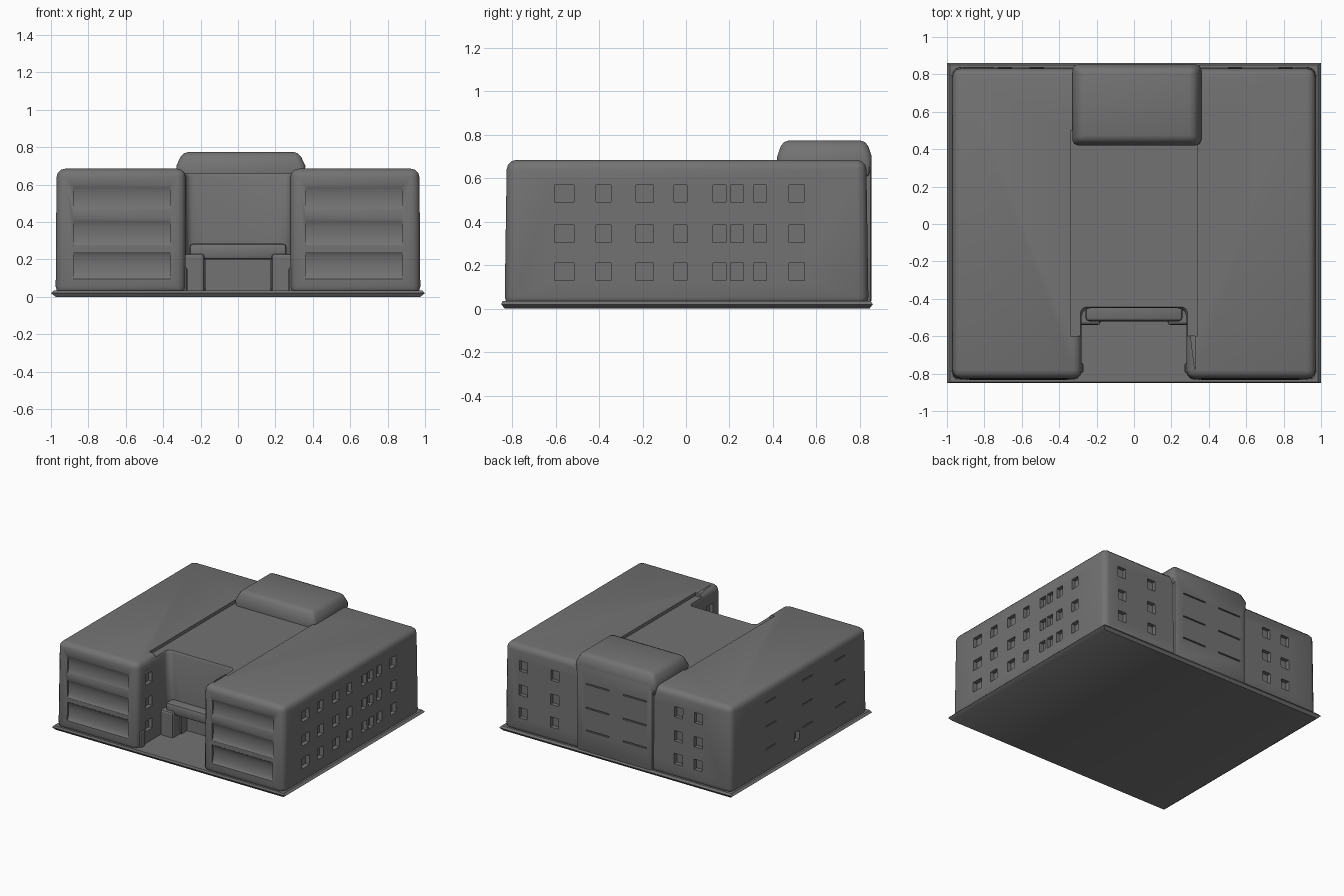
import bpy, bmesh, math
from mathutils import Matrix

if "Cube" in bpy.data.objects:
    bpy.data.objects.remove(bpy.data.objects["Cube"])

grey = bpy.data.materials.new("concrete grey")
grey.use_nodes = True
COLOUR = (0.17, 0.17, 0.17, 1)
grey.diffuse_color = COLOUR
grey.node_tree.nodes["Principled BSDF"].inputs["Base Color"].default_value = COLOUR


def add_object(name, bm):
    bmesh.ops.recalc_face_normals(bm, faces=bm.faces)
    mesh = bpy.data.meshes.new(name)
    bm.to_mesh(mesh)
    bm.free()
    mesh.materials.append(grey)
    obj = bpy.data.objects.new(name, mesh)
    bpy.context.collection.objects.link(obj)
    return obj


def box(bm, x0, x1, y0, y1, z0, z1):
    place = Matrix.Translation(((x0 + x1) / 2, (y0 + y1) / 2, (z0 + z1) / 2))
    size = Matrix.Diagonal((x1 - x0, y1 - y0, z1 - z0, 1))
    bmesh.ops.create_cube(bm, size=1, matrix=place @ size)


def prism(name, levels):
    """Stack outlines, each given as (z, points), into a closed solid."""
    bm = bmesh.new()
    rings = [[bm.verts.new((x, y, z)) for x, y in pts] for z, pts in levels]
    n = len(rings[0])
    bm.faces.new(rings[0])
    bm.faces.new(rings[-1])
    for a, b in zip(rings, rings[1:]):
        for i in range(n):
            bm.faces.new((a[i], a[(i + 1) % n], b[(i + 1) % n], b[i]))
    return add_object(name, bm)


def apply(obj, kind, **settings):
    mod = obj.modifiers.new(kind, kind)
    for key, value in settings.items():
        setattr(mod, key, value)
    bpy.context.view_layer.objects.active = obj
    bpy.ops.object.modifier_apply(modifier=mod.name)


def soften(obj, width, segments=2):
    apply(obj, "BEVEL", width=width, segments=segments, limit_method="ANGLE")


def carve(obj, bm):
    cutter = add_object("cutter", bm)
    cutter.hide_render = True
    apply(obj, "BOOLEAN", operation="DIFFERENCE", solver="EXACT", object=cutter)
    bpy.data.objects.remove(cutter)


def rectangle(x, y0, y1):
    return [(-x, y0), (x, y0), (x, y1), (-x, y1)]


# U-shaped main building, open at the front court
def u_plan(x, y0, y1):
    return [(-x, y0), (-0.28, y0), (-0.28, -0.45), (0.28, -0.45),
            (0.28, y0), (x, y0), (x, y1), (-x, y1)]


building = prism("main_building", [(0.01, u_plan(0.975, -0.835, 0.84)),
                                   (0.685, u_plan(0.97, -0.825, 0.83))])
soften(building, 0.045, 3)

# Lower roof between the wings
roof_cut = bmesh.new()
box(roof_cut, -0.34, 0.34, -0.6, 0.5, 0.66, 0.8)
carve(building, roof_cut)

# Window openings, three storeys
ROWS = (0.17, 0.345, 0.53)
openings = bmesh.new()
for z in ROWS:
    lo, hi = z - 0.04, z + 0.04
    for y, w in ((-0.56, 0.09), (-0.38, 0.07), (-0.19, 0.08), (-0.025, 0.06),
                 (0.155, 0.06), (0.235, 0.06), (0.34, 0.06), (0.51, 0.07)):
        box(openings, 0.94, 1.1, y - w / 2, y + w / 2, lo, hi)
    for x in (-0.69, -0.52, 0.54, 0.81):
        box(openings, x - 0.035, x + 0.035, 0.805, 1, lo, hi)
    # windows on the court walls
    for side in (-1, 1):
        a, b = sorted((side * 0.2, side * 0.31))
        box(openings, a, b, -0.73, -0.65, lo, hi)
    # narrow slits on the plainer side
    for y in (-0.5, -0.1, 0.35):
        box(openings, -1.1, -0.965, y - 0.06, y + 0.06, z + 0.03, z + 0.04)
box(openings, -1.1, -0.94, 0, 0.06, 0.13, 0.2)
# entrance recess
box(openings, -0.17, 0.17, -0.6, -0.38, 0.03, 0.2)
carve(building, openings)

# Soft hollow bands across the wing fronts
bands = bmesh.new()
for z in ROWS:
    for x in (-0.62, 0.62):
        place = Matrix.Translation((x, -0.845, z)) @ Matrix.Diagonal((1, 0.03, 0.08, 1))
        turn = Matrix.Rotation(math.pi / 2, 4, "Y")
        bmesh.ops.create_cone(bands, cap_ends=True, segments=24, radius1=1, radius2=1,
                              depth=0.52, matrix=place @ turn)
carve(building, bands)

# Flared foot around the walls, also the court floor
foot = prism("ground_skirt", [(0, rectangle(0.975, -0.835, 0.845)),
                              (0.02, rectangle(1.0, -0.85, 0.86)),
                              (0.035, rectangle(0.985, -0.845, 0.85))])

# Rear stair hall bulge and rooftop block
bm = bmesh.new()
box(bm, -0.31, 0.34, 0.7, 0.855, 0.02, 0.7)
hall = add_object("rear_bay", bm)
soften(hall, 0.02)
slits = bmesh.new()
for z in ROWS:
    for x in (-0.16, 0.16):
        box(slits, x - 0.1, x + 0.1, 0.845, 1, z + 0.02, z + 0.03)
carve(hall, slits)

block = prism("rooftop_block", [(0.6, rectangle(0.34, 0.42, 0.85)),
                                (0.7, rectangle(0.345, 0.42, 0.855)),
                                (0.775, rectangle(0.31, 0.445, 0.83))])
block.location.x = 0.015
soften(block, 0.03)

# Entrance canopy and flanking piers
bm = bmesh.new()
box(bm, -0.26, 0.26, -0.52, -0.4, 0.2, 0.285)
canopy = add_object("entrance_canopy", bm)
soften(canopy, 0.02)
for name, side in (("left_pier", 1), ("right_pier", -1)):
    bm = bmesh.new()
    a, b = sorted((side * 0.18, side * 0.3))
    box(bm, a, b, -0.54, -0.4, 0.02, 0.23)
    soften(add_object(name, bm), 0.015)

# Corner strips beside the court, slightly proud of the wing fronts
for name, side in (("left_court_buttress", 1), ("right_court_buttress", -1)):
    bm = bmesh.new()
    a, b = sorted((side * 0.27, side * 0.35))
    box(bm, a, b, -0.8, -0.74, 0.02, 0.16)
    soften(add_object(name, bm), 0.015)

# Smooth shading with crisp edges
for obj in (building, hall, block, canopy, foot):
    bpy.ops.object.select_all(action="DESELECT")
    obj.select_set(True)
    bpy.context.view_layer.objects.active = obj
    bpy.ops.object.shade_smooth_by_angle(angle=math.radians(40))
